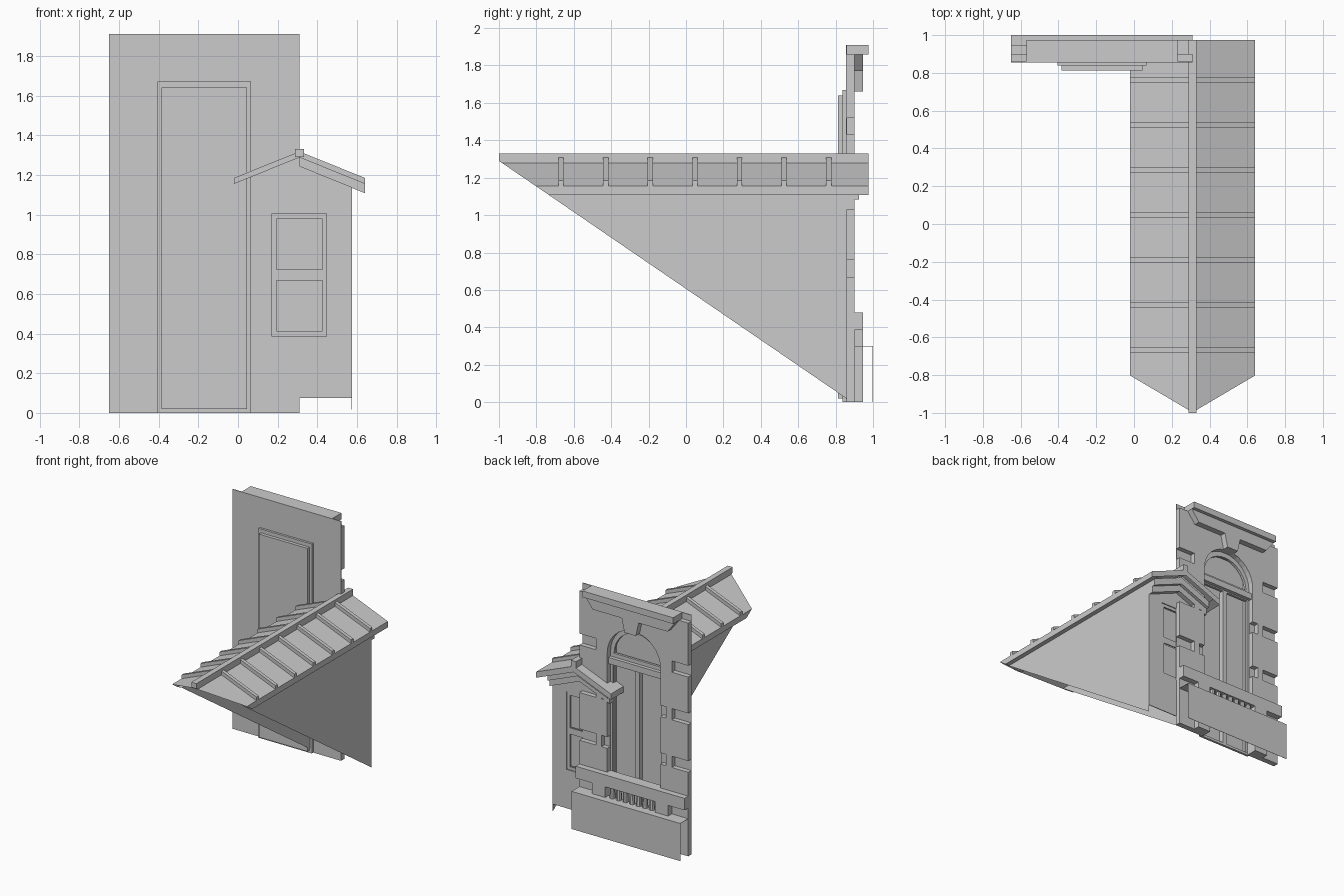
import bpy, bmesh
from math import cos, sin, pi

if "Cube" in bpy.data.objects:
    bpy.data.objects.remove(bpy.data.objects["Cube"])

WX = -0.17          # centre of the tall arched window
RX = 0.31           # ridge line of the small roof
SLOPE = 0.403
COURSES = [(0.67, 0.76), (1.05, 1.14), (1.43, 1.52)]   # gaps between the stone blocks


def rect(x0, x1, z0, z1):
    return [(x0, z0), (x1, z0), (x1, z1), (x0, z1)]


def arc(r, cz, n=16):
    return [(WX + r * cos(pi * i / n), cz + r * sin(pi * i / n)) for i in range(n + 1)]


def finish(name, bm):
    me = bpy.data.meshes.new(name)
    bm.to_mesh(me)
    bm.free()
    ob = bpy.data.objects.new(name, me)
    bpy.context.collection.objects.link(ob)
    return ob


def slab(name, groups, y0, y1):
    """Extrude x-z outlines from y0 to y1. Each group is [outline, hole, hole...]."""
    bm = bmesh.new()
    for loops in groups:
        edges = []
        for loop in loops:
            vs = [bm.verts.new((x, y0, z)) for x, z in loop]
            edges += [bm.edges.new((vs[i], vs[(i + 1) % len(vs)])) for i in range(len(vs))]
        if len(loops) == 1:
            bm.faces.new(vs)
        else:
            bmesh.ops.triangle_fill(bm, edges=edges, use_beauty=True)
    ext = bmesh.ops.extrude_face_region(bm, geom=bm.faces[:], use_keep_orig=True)
    moved = [v for v in ext["geom"] if isinstance(v, bmesh.types.BMVert)]
    bmesh.ops.translate(bm, verts=moved, vec=(0, y1 - y0, 0))
    bmesh.ops.recalc_face_normals(bm, faces=bm.faces[:])
    return finish(name, bm)


def boxes(name, rects, y0, y1):
    return slab(name, [[rect(*r)] for r in rects], y0, y1)


def chevron(hw, z, t):
    """Gable-shaped band: half width, top height at the ridge, vertical thickness."""
    d = SLOPE * hw
    return [(RX - hw, z - d), (RX, z), (RX + hw, z - d),
            (RX + hw, z - d - t), (RX, z - t), (RX - hw, z - d - t)]


def cut_by_main_roof(ob, keep=lambda f: True):
    """Trim what lies below the big roof slope; the dormer is an open shell there."""
    bm = bmesh.new()
    bm.from_mesh(ob.data)
    bmesh.ops.delete(bm, geom=[f for f in bm.faces if not keep(f)], context='FACES')
    bmesh.ops.bisect_plane(bm, geom=bm.verts[:] + bm.edges[:] + bm.faces[:],
                           plane_co=(0, -1, 1.29), plane_no=(0, -0.684, -1),
                           clear_outer=True)
    bm.to_mesh(ob.data)
    bm.free()


def notched(x_edge, x_in):
    """Upward edge of a wall with a set-back gap at every stone course."""
    return [p for a, b in COURSES for p in ((x_edge, a), (x_in, a), (x_in, b), (x_edge, b))]


# Tall facade: thin backing wall, and the face with gaps cut in its corners and jambs
arch = arc(0.235, 1.43)[::-1]
backing = [(-0.65, 0), (-0.405, 0)] + arch + [(0.065, 0), (0.31, 0), (0.31, 1.91), (-0.65, 1.91)]
slab("facade_backing", [[backing]], 0.856, 0.862)
jamb_l = notched(-0.405, -0.455)[:8]
jamb_r = notched(0.065, 0.115)[:8][::-1]
face = [(-0.65, 0), (-0.405, 0)] + jamb_l + arch + jamb_r + [(0.065, 0), (0.31, 0)] \
    + notched(0.31, 0.165) + [(0.31, 1.86), (-0.65, 1.86)] + notched(-0.65, -0.505)[::-1]
slab("facade_face", [[face]], 0.859, 0.9)

# Cornice and frieze with keystone
boxes("cornice", [(-0.57, 0.23, 1.86, 1.91)], 0.86, 0.975)
half = [(0.40, 1.86), (0.33, 1.77), (0.075, 1.77), (0.05, 1.66)]
slab("frieze", [[[(WX + x, z) for x, z in half] + [(WX - x, z) for x, z in half[::-1]]]],
     0.86, 0.947)

# Tall window: frame with two casements and a fanlight, transom bar, glass
frame = rect(-0.405, 0.065, 0.0, 1.67)
slab("tall_window_frame", [[frame, rect(-0.385, -0.19, 0.02, 1.33),
                            rect(-0.15, 0.045, 0.02, 1.33), arc(0.205, 1.42)]], 0.838, 0.857)
boxes("tall_window_glass", [(-0.385, 0.045, 0.02, 1.64)], 0.812, 0.817)
boxes("tall_window_reveal", [(-0.385, -0.38, 0.02, 1.64), (0.04, 0.045, 0.02, 1.64),
                             (-0.19, -0.15, 0.02, 1.33), (-0.38, 0.04, 1.635, 1.64)],
      0.815, 0.84)
boxes("transom_bar", [(-0.405, 0.065, 1.34, 1.39)], 0.85, 0.885)

# Balcony: rail, end piers, balusters and the low front panel
boxes("balcony_rail", [(-0.65, 0.31, 0.385, 0.48)], 0.86, 0.947)
boxes("balcony_piers", [(-0.505, -0.39, 0, 0.385), (0.05, 0.165, 0, 0.385)], 0.86, 0.947)
bm = bmesh.new()
for i in range(7):
    r = bmesh.ops.create_cone(bm, cap_ends=True, segments=8, radius1=0.022, radius2=0.018,
                              depth=0.095)
    bmesh.ops.translate(bm, verts=r["verts"], vec=(WX + (i - 3) * 0.058, 0.92, 0.338))
finish("balusters", bm)
boxes("balcony_front_panel", [(-0.65, 0.31, 0, 0.3)], 0.998, 1.0)
boxes("balcony_ledge", [(-0.65, 0.31, 0.298, 0.3)], 0.9, 0.999)

# Dormer front with the two-pane window
gable = [(0.31, 0.075), (0.575, 0.075), (0.575, 1.06), (0.31, 1.165),
         (0.31, 1.005), (0.45, 1.005), (0.45, 0.385), (0.31, 0.385)]
slab("dormer_front", [[gable]], 0.856, 0.862)
slab("dormer_window_frame", [[rect(0.17, 0.45, 0.385, 1.005), rect(0.195, 0.425, 0.41, 0.67),
                              rect(0.195, 0.425, 0.72, 0.98)]], 0.845, 0.855)
boxes("dormer_window_glass", [(0.195, 0.425, 0.41, 0.67), (0.195, 0.425, 0.72, 0.98)],
      0.835, 0.84)

# Stepped mouldings under the gable
slab("gable_moulding_upper", [[chevron(0.265, 1.245, 0.055)]], 0.86, 0.925)
slab("gable_moulding_lower", [[chevron(0.265, 1.19, 0.052)]], 0.86, 0.9)

# Dormer side walls, triangular where the main roof meets them
for name, x in (("dormer_wall_left", 0.045), ("dormer_wall_right", 0.573)):
    cut_by_main_roof(boxes(name, [(x, x + 0.002, 0.0, 1.135)], -1.0, 0.86))

# Roof shell (open underneath between the walls), standing seams and ridge cap
outline = chevron(0.33, 1.288, 0.047)
for s, at in ((1, 4), (-1, 6)):
    outline.insert(at, (RX + s * 0.265, 1.241 - SLOPE * 0.265))


def roof_keep(f):
    inside = abs(f.calc_center_median().x - RX) < 0.26
    return f.normal.y > -0.5 and not (f.normal.z < -0.3 and inside)


cut_by_main_roof(slab("dormer_roof", [[outline]], -1.0, 0.975), roof_keep)
for i in range(7):
    y = -0.668 + 0.2385 * i
    slab("roof_seam_%d" % (i + 1), [[chevron(0.33, 1.318, 0.03)]], y - 0.014, y + 0.014)
cap = boxes("ridge_cap", [(RX - 0.022, RX + 0.022, 1.27, 1.33)], -1.0, 0.975)
cut_by_main_roof(cap)
